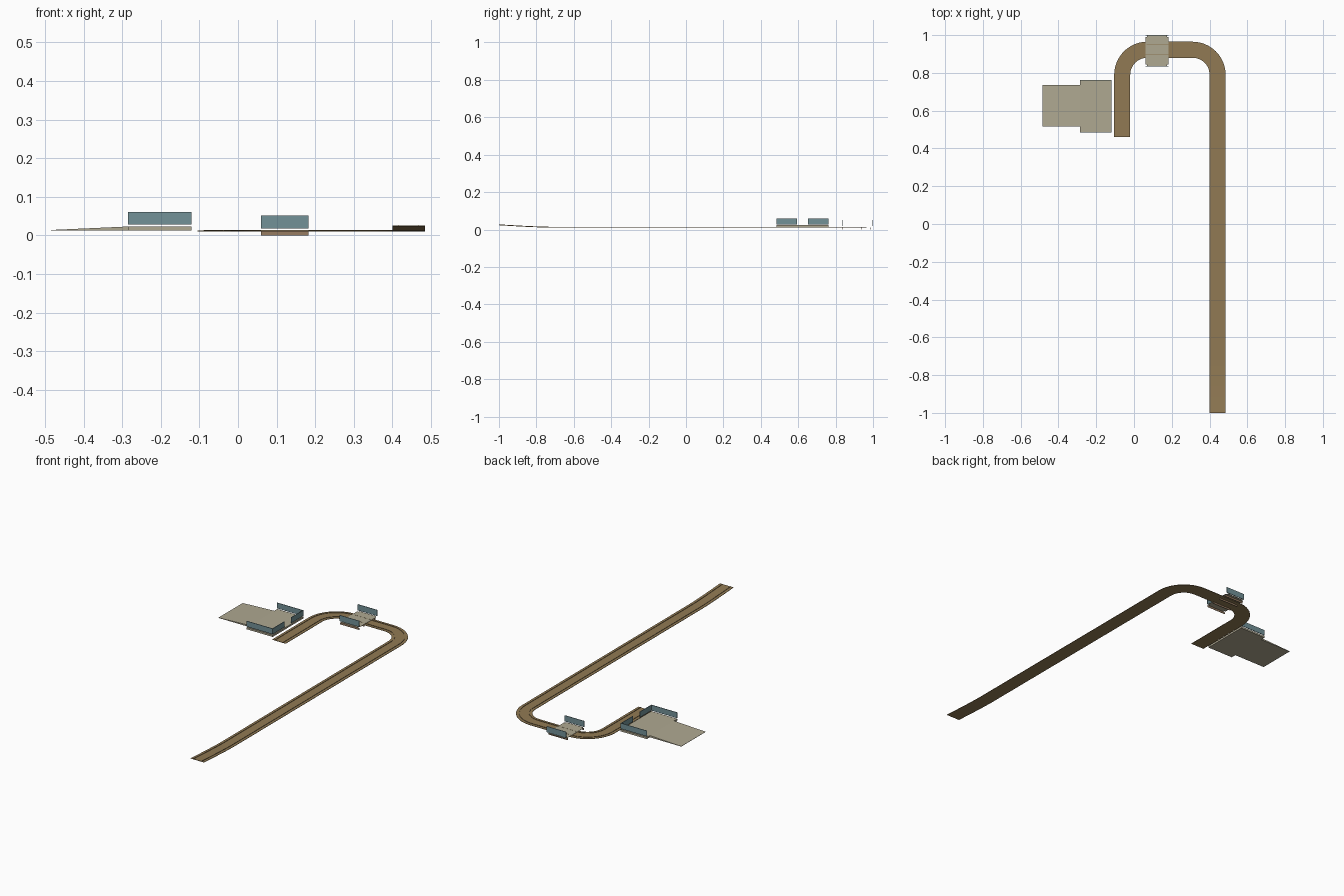
import bpy, bmesh, math
from mathutils import Vector

if "Cube" in bpy.data.objects:
    bpy.data.objects.remove(bpy.data.objects["Cube"])


def material(name, rgb):
    m = bpy.data.materials.new(name)
    m.diffuse_color = (*rgb, 1)
    m.use_nodes = True
    m.node_tree.nodes["Principled BSDF"].inputs["Base Color"].default_value = m.diffuse_color
    return m


DIRT = material("brown dirt", (0.285, 0.195, 0.088))
STONE = material("pale stone", (0.43, 0.395, 0.285))
TEAL = material("teal metal", (0.17, 0.285, 0.31))
WOOD = material("brown timber", (0.31, 0.20, 0.12))


def finish(name, bm, mat):
    bmesh.ops.recalc_face_normals(bm, faces=bm.faces)
    me = bpy.data.meshes.new(name)
    bm.to_mesh(me)
    bm.free()
    me.materials.append(mat)
    ob = bpy.data.objects.new(name, me)
    bpy.context.collection.objects.link(ob)
    return ob


def box(name, x0, x1, y0, y1, z0, z1, mat):
    bm = bmesh.new()
    bmesh.ops.create_cube(bm, size=1)
    for v in bm.verts:
        v.co = Vector((x1 if v.co.x > 0 else x0,
                       y1 if v.co.y > 0 else y0,
                       z1 if v.co.z > 0 else z0))
    return finish(name, bm, mat)


def prism(name, profile, y0, y1, mat):
    """Extrude an xz profile along y."""
    bm = bmesh.new()
    f = bm.faces.new([bm.verts.new((x, y0, z)) for x, z in profile])
    r = bmesh.ops.extrude_face_region(bm, geom=[f])
    moved = [v for v in r["geom"] if isinstance(v, bmesh.types.BMVert)]
    bmesh.ops.translate(bm, verts=moved, vec=(0, y1 - y0, 0))
    return finish(name, bm, mat)


# Road centre line: point, outward direction, height
RAMP_START, RAMP_RISE = -0.72, 0.013
stations = []
for i in range(11):
    y = -1 + (RAMP_START + 1) * i / 10
    rise = RAMP_RISE * ((RAMP_START - y) / (RAMP_START + 1)) ** 1.4 if i < 10 else 0
    stations.append((0.4425, y, 1, 0, rise))
for cx, start in ((0.31, 0), (0.07, 90)):
    for i in range(13):
        a = math.radians(start + 90 * i / 12)
        stations.append((cx + 0.1325 * math.cos(a), 0.79 + 0.1325 * math.sin(a),
                         math.cos(a), math.sin(a), 0))
stations.append((-0.0625, 0.46, -1, 0, 0))


def sweep(name, a, b, z0, z1, mat):
    """Sweep a rectangular section along the road."""
    bm = bmesh.new()
    rings = [[bm.verts.new((x + nx * o, y + ny * o, z + h))
              for o, z in ((a, z0), (b, z0), (b, z1), (a, z1))]
             for x, y, nx, ny, h in stations]
    for r, s in zip(rings, rings[1:]):
        for k in range(4):
            j = (k + 1) % 4
            bm.faces.new((r[k], r[j], s[j], s[k]))
    bm.faces.new(rings[0])
    bm.faces.new(rings[-1])
    return finish(name, bm, mat)


sweep("road", -0.0425, 0.0425, 0.010, 0.0122, DIRT)
for side in (-1, 1):
    o = side * 0.026
    sweep("road_wheel_ridge", o - 0.0008, o + 0.0008, 0.0121, 0.0145, DIRT)

# Bridge deck with slightly wider corners
box("bridge_deck", 0.06, 0.182, 0.845, 0.99, 0.0125, 0.014, STONE)
for y0, y1 in ((0.834, 0.846), (0.989, 1.0)):
    box("bridge_deck_edge", 0.068, 0.174, y0, y1, 0.0125, 0.014, STONE)
for y in (0.836, 0.885, 0.94, 0.985):
    box("bridge_beam", 0.06, 0.182, y - 0.001, y + 0.001, 0, 0.011, WOOD)
for y0 in (0.834, 0.997):
    box("bridge_railing", 0.06, 0.182, y0, y0 + 0.003, 0.018, 0.052, TEAL)

# Landing platform and its approach ramp
prism("approach_ramp", [(-0.485, 0.0128), (-0.285, 0.0128),
                        (-0.285, 0.023), (-0.485, 0.0140)], 0.515, 0.735, STONE)
box("platform", -0.285, -0.12, 0.485, 0.762, 0.0128, 0.023, STONE)

# Platform railings, with an opening toward the road
for y0 in (0.485, 0.759):
    box("platform_side_railing", -0.285, -0.12, y0, y0 + 0.003, 0.028, 0.060, TEAL)
for y0, y1 in ((0.485, 0.594), (0.653, 0.762)):
    box("platform_end_railing", -0.123, -0.12, y0, y1, 0.028, 0.060, TEAL)
